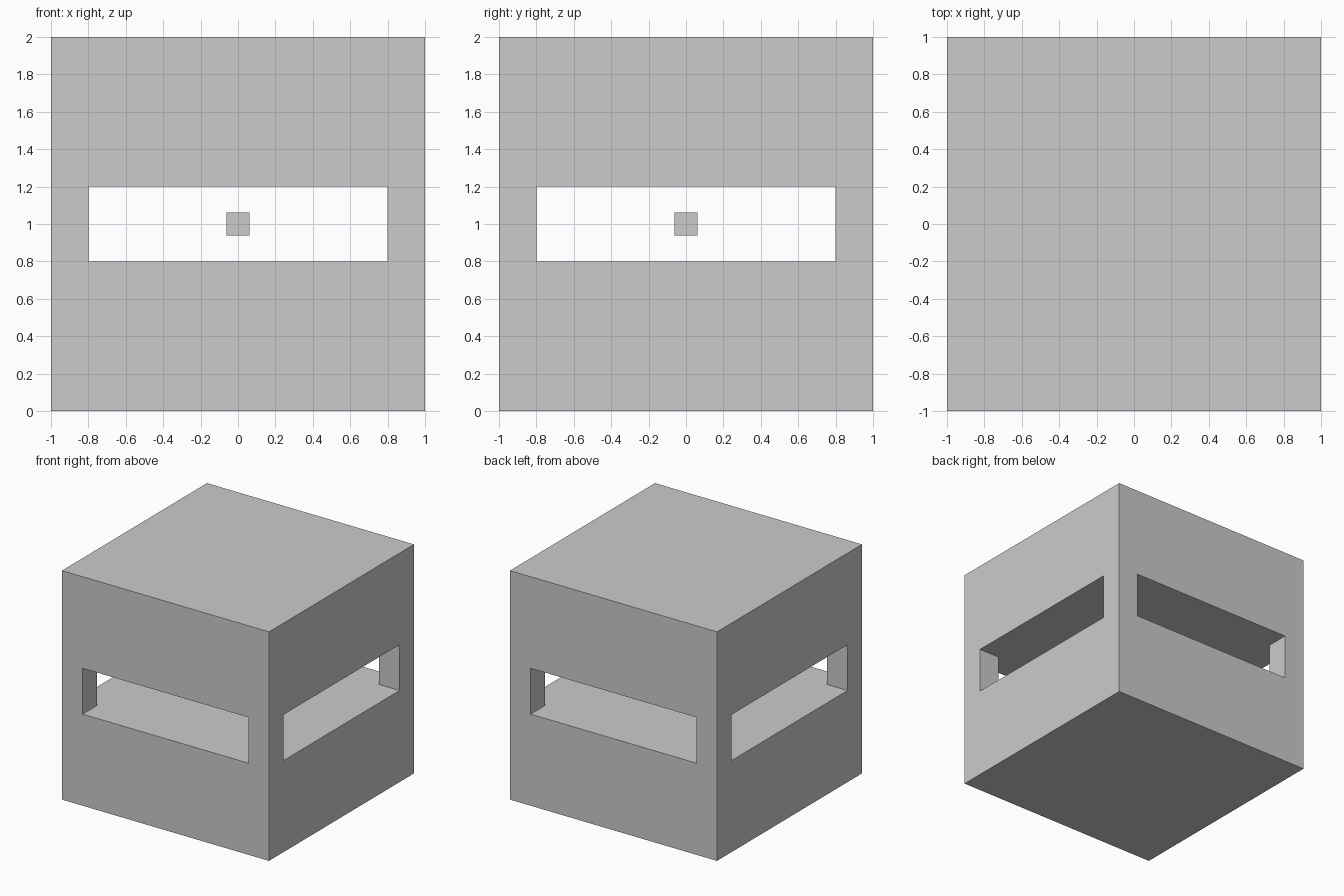
import bpy

if "Cube" in bpy.data.objects:
    bpy.data.objects.remove(bpy.data.objects["Cube"])


def box(name, size, z):
    bpy.ops.mesh.primitive_cube_add(size=1, location=(0, 0, z))
    obj = bpy.context.object
    obj.name = name
    obj.scale = size
    bpy.ops.object.transform_apply(location=False, rotation=False, scale=True)
    return obj


# Outer cube block
block = box("slotted_block", (2, 2, 2), 1)

# Wide slots through both horizontal directions, leaving four corner posts
for name, size in (("slot_cutter_y", (1.6, 3, 0.4)), ("slot_cutter_x", (3, 1.6, 0.4))):
    cutter = box(name, size, 1)
    cut = block.modifiers.new(name, "BOOLEAN")
    cut.operation = "DIFFERENCE"
    cut.solver = "EXACT"
    cut.object = cutter
    bpy.context.view_layer.objects.active = block
    bpy.ops.object.modifier_apply(modifier=cut.name)
    bpy.data.objects.remove(cutter)

# Small cube floating in the centre of the slots
box("core_cube", (0.125, 0.125, 0.125), 1)
